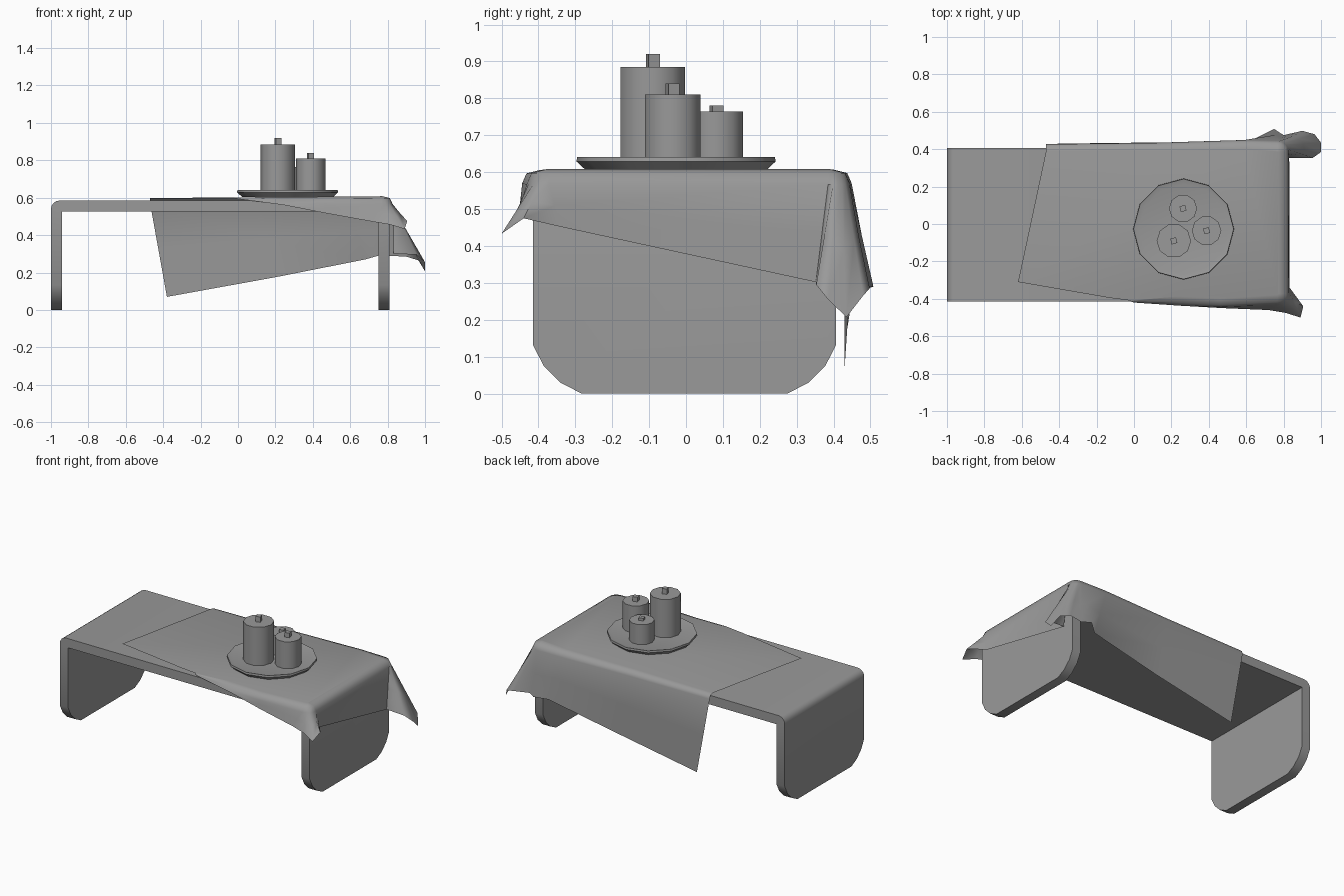
import bpy, bmesh, math
from mathutils import Vector

if "Cube" in bpy.data.objects:
    bpy.data.objects.remove(bpy.data.objects["Cube"])

# One mid-dark grey shared by every part
grey = bpy.data.materials.new("dark_grey")
grey.diffuse_color = (0.32, 0.32, 0.32, 1)
grey.use_nodes = True
grey.node_tree.nodes["Principled BSDF"].inputs["Base Color"].default_value = grey.diffuse_color


def finish(name, bm, angle):
    bmesh.ops.recalc_face_normals(bm, faces=bm.faces[:])
    me = bpy.data.meshes.new(name)
    bm.to_mesh(me)
    bm.free()
    me.materials.append(grey)
    ob = bpy.data.objects.new(name, me)
    bpy.context.collection.objects.link(ob)
    bpy.ops.object.select_all(action='DESELECT')
    ob.select_set(True)
    bpy.context.view_layer.objects.active = ob
    bpy.ops.object.shade_smooth_by_angle(angle=math.radians(angle))


def lathe(name, profile, sides, cx, cy, turn=0.0):
    """Closed solid of revolution from (radius, z) points, capped at both ends."""
    bm = bmesh.new()
    rings = [[bm.verts.new((cx + r * math.cos(turn + 2 * math.pi * i / sides),
                            cy + r * math.sin(turn + 2 * math.pi * i / sides), z))
              for i in range(sides)] for r, z in profile]
    for a, b in zip(rings, rings[1:]):
        for i in range(sides):
            j = (i + 1) % sides
            bm.faces.new((a[i], a[j], b[j], b[i]))
    bm.faces.new(rings[0])
    bm.faces.new(rings[-1])
    finish(name, bm, 40)


# Table: one bent board, U profile extruded in y
X0, X1, Y0, Y1, TOP, T = -1.0, 0.81, -0.415, 0.407, 0.585, 0.06
outline = [(X0, 0), (X0, TOP), (X1, TOP), (X1, 0), (X1 - T, 0),
           (X1 - T, TOP - T), (X0 + T, TOP - T), (X0 + T, 0)]
bm = bmesh.new()
face = bm.faces.new([bm.verts.new((x, Y0, z)) for x, z in outline])
ext = bmesh.ops.extrude_face_region(bm, geom=[face])
bmesh.ops.translate(bm, vec=(0, Y1 - Y0, 0),
                    verts=[g for g in ext['geom'] if isinstance(g, bmesh.types.BMVert)])
bmesh.ops.recalc_face_normals(bm, faces=bm.faces[:])


def pick(axis, test):
    """Edges that run along an axis and whose ends both pass a height test."""
    return [e for e in bm.edges if all(test(v.co.z) for v in e.verts)
            and abs((e.verts[1].co - e.verts[0].co)[axis]) > 0.99 * e.calc_length()]


bmesh.ops.bevel(bm, geom=pick(0, lambda z: z < 1e-4), offset=0.132,
                segments=3, profile=0.38, affect='EDGES')
bmesh.ops.bevel(bm, geom=pick(1, lambda z: z > TOP - 1e-4), offset=0.045,
                segments=4, profile=0.5, affect='EDGES')
finish("table", bm, 35)

# Tablecloth: only hem points are listed, shoulders follow a rounded rectangle
back_hem = [(-0.38, 0.43, 0.07), (0.2, 0.437, 0.175), (0.68, 0.452, 0.27)]
back_fold = [(0.75, 0.508, 0.29), (0.8, 0.475, 0.29), (0.9, 0.498, 0.285),
             (0.965, 0.48, 0.265), (1.0, 0.435, 0.207), (1.0, 0.385, 0.255),
             (0.955, 0.353, 0.295), (0.83, 0.352, 0.302)]
front_fold = [(0.832, -0.34, 0.452), (0.905, -0.44, 0.475), (0.89, -0.5, 0.433),
              (0.81, -0.475, 0.457), (0.72, -0.46, 0.472)]
front_hem = [(0.48, -0.45, 0.515), (0.25, -0.437, 0.56), (0.0, -0.42, 0.594)]


def cloth_z(x):
    return 0.597 + 0.008 * (x + 0.6)


def straight(hem, lean, inward):
    """Stations along a long side: shoulder point, outward direction, hem point."""
    return [(Vector((x - lean, y + inward, max(0.57, z + 0.004))),
             Vector((0, math.copysign(1, y), 0)), Vector((x, y, z))) for x, y, z in hem]


def fold(hem, cy, a0, a1, r=0.06):
    """Stations fanned round a table corner."""
    out = []
    for i, h in enumerate(hem):
        a = math.radians(a0 + (a1 - a0) * i / (len(hem) - 1))
        d = Vector((math.cos(a), math.sin(a), 0))
        out.append((Vector((0.766, cy, 0.567)) + d * r, d, Vector(h)))
    return out


bm = bmesh.new()
columns = []
for s, d, h in (straight(back_hem, 0.09, -0.003) + fold(back_fold, 0.385, 90, 0)
                + fold(front_fold, -0.372, 0, -90) + straight(front_hem, 0.02, 0.006)):
    t = s - d * 1.3 * (cloth_z(s.x) - s.z)
    t.z = cloth_z(t.x)
    roll = (t + s) * 0.25 + Vector((s.x, s.y, t.z)) * 0.5
    columns.append([bm.verts.new(p) for p in (t, roll, s, s.lerp(h, 0.5), h)])
for a, b in zip(columns, columns[1:]):
    for k in range(4):
        bm.faces.new((a[k], a[k + 1], b[k + 1], b[k]))
corners = [bm.verts.new((x, y, cloth_z(x))) for x, y in ((-0.13, -0.395), (-0.62, -0.31))]
bm.faces.new([c[0] for c in columns] + corners)
finish("tablecloth", bm, 65)

# Plate
lathe("plate", [(0.243, 0.604), (0.27, 0.629), (0.268, 0.641), (0.24, 0.634)],
      12, 0.265, -0.027)

# Candles with square wicks: x, y, radius, top, wick top
for n, (x, y, r, top, tip) in enumerate([(0.213, -0.09, 0.092, 0.885, 0.92),
                                         (0.388, -0.036, 0.079, 0.81, 0.84),
                                         (0.262, 0.083, 0.075, 0.764, 0.781)], 1):
    lathe(f"candle_{n}", [(r, 0.628), (r, top)], 10, x, y)
    lathe(f"wick_{n}", [(0.022, top - 0.01), (0.022, tip)], 4, x, y, math.radians(60))
